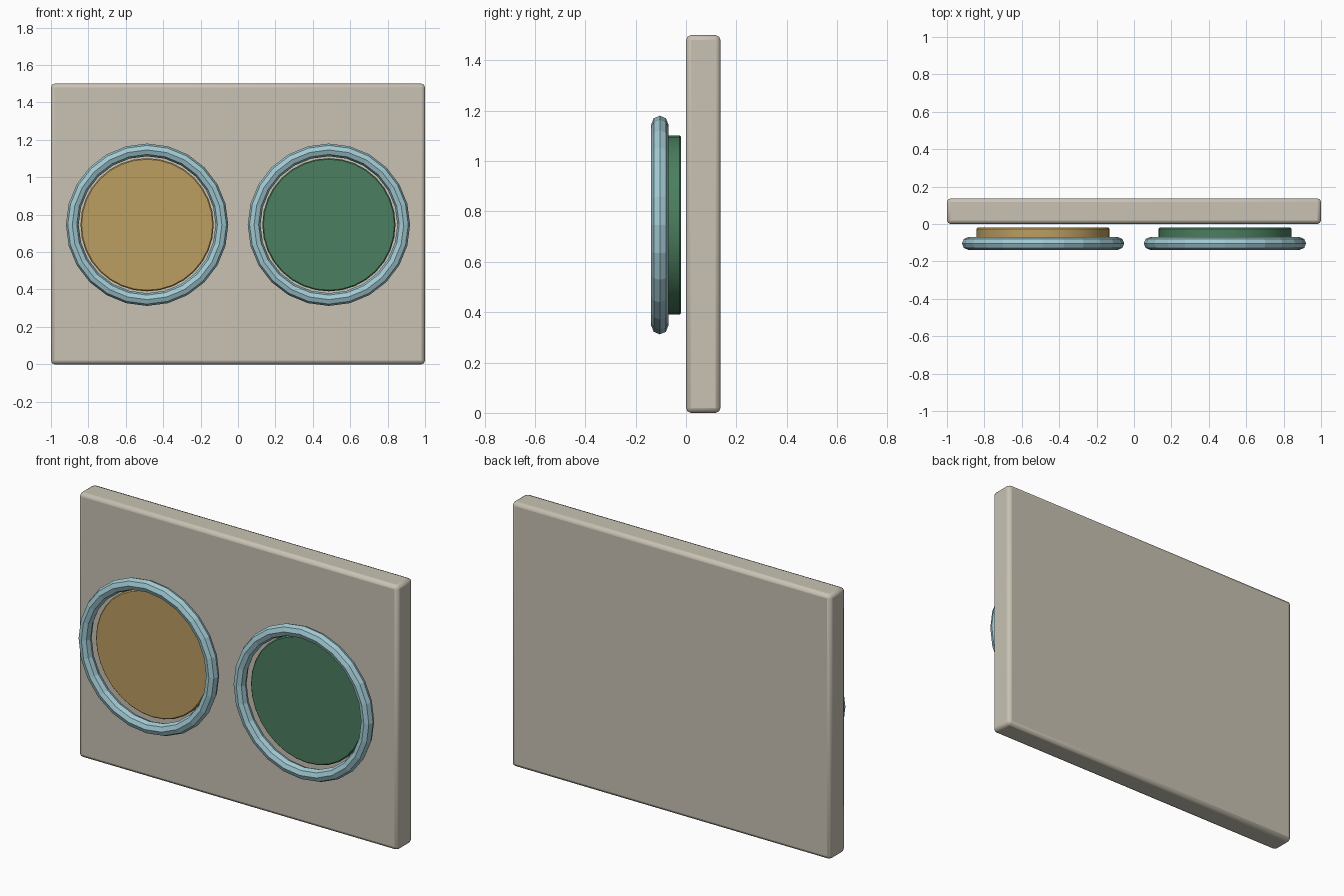
import bpy
import math

if "Cube" in bpy.data.objects:
    bpy.data.objects.remove(bpy.data.objects["Cube"])


def material(name, rgb):
    m = bpy.data.materials.new(name)
    m.diffuse_color = (*rgb, 1.0)
    m.use_nodes = True
    m.node_tree.nodes["Principled BSDF"].inputs["Base Color"].default_value = m.diffuse_color
    return m


def finish(obj, name, mat, bevel=0.0, segments=2, smooth=True):
    """Name, colour, round and shade a part."""
    obj.name = name
    obj.data.materials.append(mat)
    if bevel:
        mod = obj.modifiers.new("rounded_edges", 'BEVEL')
        mod.width = bevel
        mod.segments = segments
        mod.limit_method = 'ANGLE'
        mod.angle_limit = math.radians(40)
    if smooth:
        bpy.ops.object.shade_smooth_by_angle(angle=math.radians(30))


stone = material("warm_grey", (0.58, 0.54, 0.45))
gold = material("ochre", (0.50, 0.34, 0.12))
green = material("green", (0.07, 0.21, 0.115))
blue = material("pale_blue", (0.36, 0.59, 0.65))

FACING = (math.pi / 2, 0, 0)   # turns round parts towards the front
CENTRE_Z = 0.746

# Upright back panel with rounded edges
bpy.ops.mesh.primitive_cube_add(size=1, location=(0, 0.0685, 0.75))
panel = bpy.context.object
panel.scale = (2.0, 0.137, 1.5)
bpy.ops.object.transform_apply(location=False, rotation=False, scale=True)
finish(panel, "back_panel", stone, 0.02, 2)

# Two round discs, each behind a faceted ring
for side, x, colour in (("left", -0.486, gold), ("right", 0.486, green)):
    bpy.ops.mesh.primitive_cylinder_add(
        vertices=32, radius=0.356, depth=0.055,
        location=(x, -0.0475, CENTRE_Z), rotation=FACING)
    finish(bpy.context.object, side + "_disc", colour, 0.006, 1)

    bpy.ops.mesh.primitive_torus_add(
        major_segments=24, minor_segments=8, major_radius=0.4,
        minor_radius=0.034, location=(x, -0.104, CENTRE_Z), rotation=FACING)
    finish(bpy.context.object, side + "_ring", blue, smooth=False)
